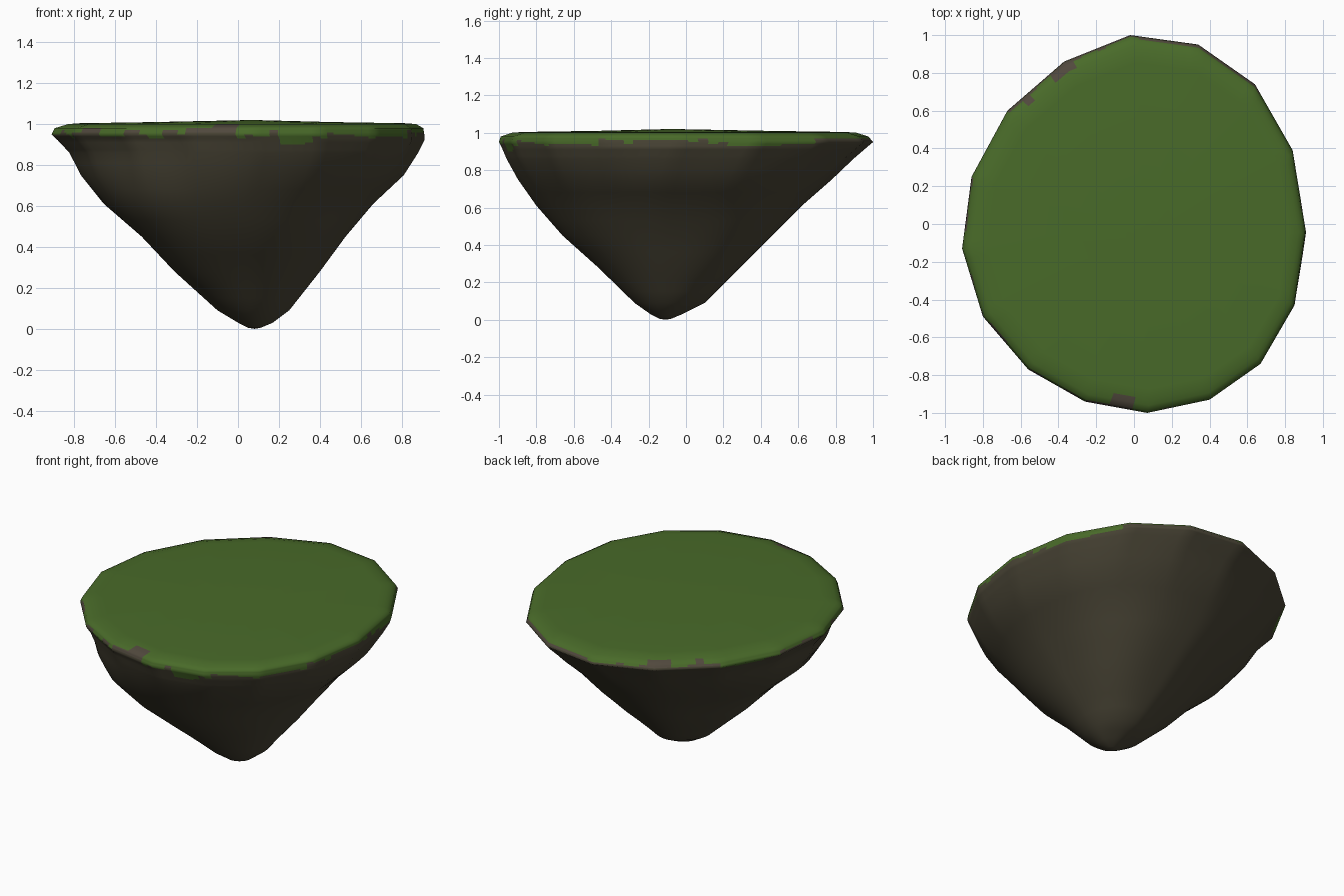
import bpy, bmesh, math, random

if "Cube" in bpy.data.objects:
    bpy.data.objects.remove(bpy.data.objects["Cube"])
random.seed(4)

# 16-sided outline of the island seen from above
OUTLINE = [(-.02, 1), (.34, .95), (.64, .74), (.84, .39), (.91, -.04), (.85, -.43),
           (.67, -.74), (.40, -.93), (.07, -1), (-.26, -.94), (-.56, -.77), (-.80, -.49),
           (-.91, -.13), (-.86, .25), (-.67, .60), (-.37, .86)][::-1]

# height, extent to left, right, front, back, then diagonal bulge and diagonal dent
LEVELS = [(.005, .05, .11, -.14, -.08, -.1, .1), (.03, 0, .17, -.19, -.02, -.08, .1),
          (.09, -.10, .25, -.275, .10, 0, .08), (.28, -.31, .40, -.47, .29, .09, .08),
          (.45, -.47, .525, -.66, .46, .10, .09), (.61, -.655, .66, -.80, .62, .07, .08),
          (.75, -.77, .81, -.90, .78, .03, .04), (.86, -.825, .88, -.96, .895, .01, 0),
          (.92, -.88, .91, -.985, .965, 0, 0), (.95, -.91, .91, -1, 1, 0, 0),
          (.98, -.895, .905, -.99, .975, 0, 0), (1.0, -.83, .87, -.93, .91, 0, 0)]
SUB = 8


def mix(a, b, t):
    return [p + (q - p) * t for p, q in zip(a, b)]


def level_at(z):
    for a, b in zip(LEVELS, LEVELS[1:]):
        if z <= b[0] + 1e-6:
            return mix(a, b, (z - a[0]) / (b[0] - a[0]))
    return LEVELS[-1]


def point(x, y, z):
    """Place one outline point at height z, rounder towards the tip."""
    _, x0, x1, y0, y1, bulge, dent = level_at(z)
    u, v = x / .91, y
    ang = math.atan2(v, u)
    r = math.hypot(u, v)
    r += (1 - r) * min(1, max(0, (.95 - z) / .3))
    d = math.sin(2 * ang)
    if d > 0:
        r *= 1 + bulge * d * d
    elif v > 0:
        r *= 1 - dent * d * d
    return ((x0 + x1) / 2 + r * math.cos(ang) * (x1 - x0) / 2,
            (y0 + y1) / 2 + r * math.sin(ang) * (y1 - y0) / 2, z)


def material(name, rgb):
    m = bpy.data.materials.new(name)
    m.diffuse_color = (*rgb, 1)
    m.use_nodes = True
    m.node_tree.nodes["Principled BSDF"].inputs["Base Color"].default_value = m.diffuse_color
    return m


# fine columns along the outline
cols = []
for i, a in enumerate(OUTLINE):
    b = OUTLINE[(i + 1) % len(OUTLINE)]
    cols += [mix(a, b, k / SUB) for k in range(SUB)]
N = len(cols)

# ragged lower edge of the grass
edge, z = [], .95
for x, y in cols:
    if random.random() < .45:
        z = random.choice((.955, .965, .975) if y > .6 else (.935, .94, .945, .955, .965))
    g = z
    if y < -.6:
        if -.28 < x < -.03:
            g = .985 if x < -.15 else 1.0     # bare patch at the front
        elif .19 < x < .34:
            g = .90 if x < .28 else .915      # hanging tuft
    if y > .6 and (-.42 < x < -.29 or -.59 < x < -.54):
        g = .99                               # bare patches at the back
    if y < -.4 and -.78 < x < -.70:
        g = .985                              # bare patch at the left
    edge.append(g)

heights = [l[0] for l in LEVELS[:8]] + [.875, .89, .90, .91, .92, .93, .94, .95, .96, .97, .98, .99, 1.0]
for extra in (.06, .15, .21, .36, .53, .68, .81):
    heights.append(extra)
heights.sort()
bm = bmesh.new()
rings = [[bm.verts.new(point(x, y, h)) for x, y in cols] for h in heights]
# lawn rings, rising gently to the middle
for s, h in ((.94, 1.004), (.5, 1.01)):
    rings.append([bm.verts.new((.03 + (v.co.x - .03) * s, -.02 + (v.co.y + .02) * s, h))
                  for v in rings[len(heights) - 1]])
    
# sides: rock, bare soil near the rim, grass above the ragged edge
for k in range(len(rings) - 1):
    for i in range(N):
        j = (i + 1) % N
        f = bm.faces.new((rings[k][i], rings[k][j], rings[k + 1][j], rings[k + 1][i]))
        mid = f.calc_center_median().z
        f.material_index = 0 if mid > min(edge[i], .9999) else (2 if mid > .955 else 1)

# rounded tip and centre of the lawn
tip = bm.verts.new((.08, -.11, 0))
dome = bm.verts.new((.07, -.08, 1.02))
for i in range(N):
    j = (i + 1) % N
    bm.faces.new((tip, rings[0][j], rings[0][i])).material_index = 1
    bm.faces.new((dome, rings[-1][i], rings[-1][j])).material_index = 0
bmesh.ops.recalc_face_normals(bm, faces=bm.faces)
for f in bm.faces:
    f.smooth = True

me = bpy.data.meshes.new("island")
bm.to_mesh(me)
bm.free()
me.materials.append(material("grass green", (.066, .145, .022)))
me.materials.append(material("rock brown", (.065, .057, .035)))
me.materials.append(material("bare soil", (.082, .066, .047)))
bpy.context.collection.objects.link(bpy.data.objects.new("island", me))
